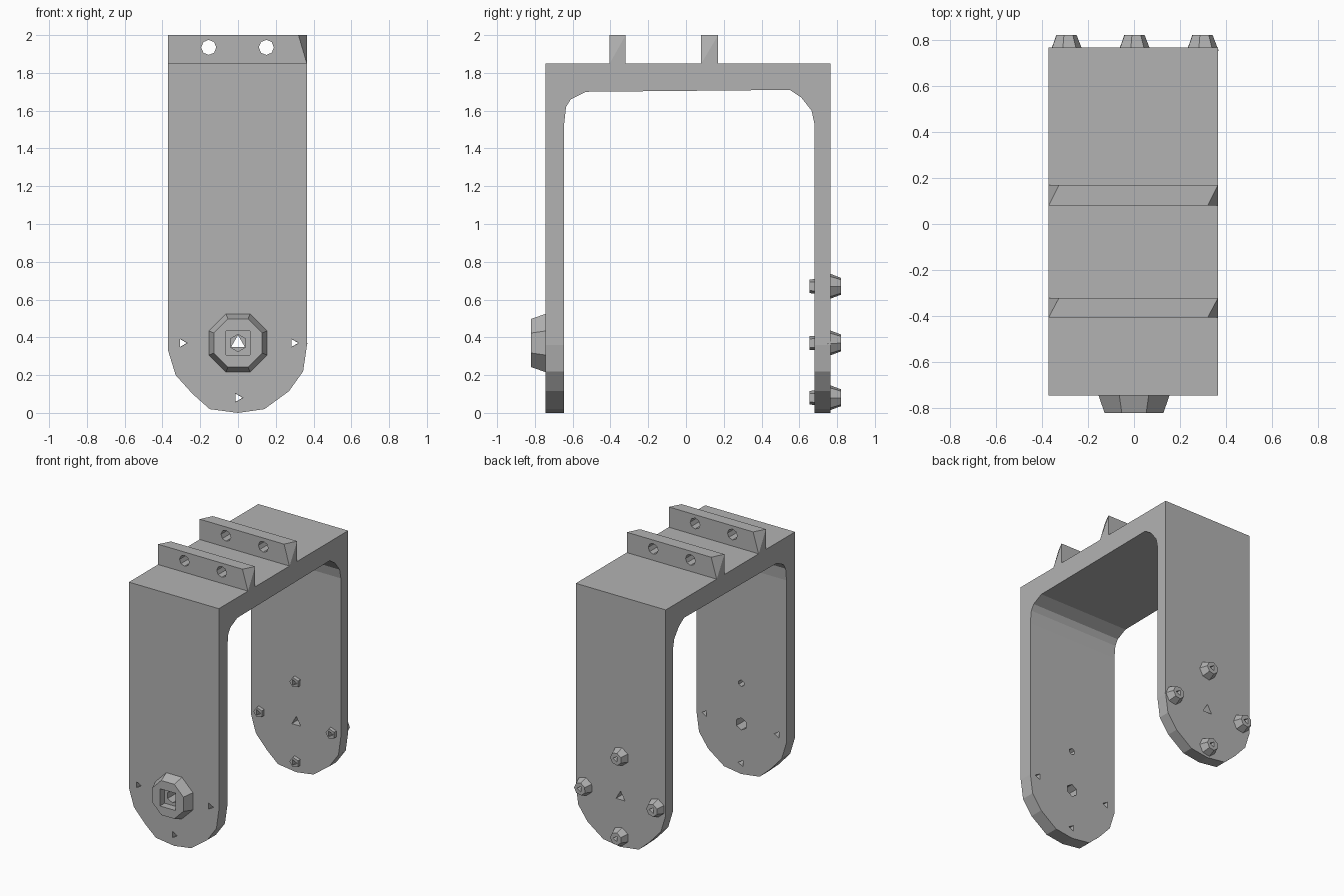
import bpy
import bmesh
from math import cos, sin, pi

if "Cube" in bpy.data.objects:
    bpy.data.objects.remove(bpy.data.objects["Cube"])

# Single grey material
grey = bpy.data.materials.new("plain grey")
grey.use_nodes = True
colour = (0.45, 0.45, 0.45, 1)
grey.diffuse_color = colour
grey.node_tree.nodes["Principled BSDF"].inputs["Base Color"].default_value = colour


def loft(name, start, end):
    """Solid between two matching rings of points."""
    bm = bmesh.new()
    a = [bm.verts.new(p) for p in start]
    b = [bm.verts.new(p) for p in end]
    bm.faces.new(a)
    bm.faces.new(b)
    for i in range(len(a)):
        j = (i + 1) % len(a)
        bm.faces.new((a[i], a[j], b[j], b[i]))
    bmesh.ops.recalc_face_normals(bm, faces=bm.faces)
    mesh = bpy.data.meshes.new(name)
    bm.to_mesh(mesh)
    bm.free()
    mesh.materials.append(grey)
    obj = bpy.data.objects.new(name, mesh)
    bpy.context.collection.objects.link(obj)
    return obj


def ring(x, y, z, radius, sides, turn=0.0):
    angles = [pi / 2 + turn + 2 * pi * i / sides for i in range(sides)]
    return [(x + radius * cos(t), y, z + radius * sin(t)) for t in angles]


def peg(name, x, z, y0, r0, y1, r1, sides, turn=0.0):
    """Faceted peg or cutter along the y axis."""
    return loft(name, ring(x, y0, z, r0, sides, turn), ring(x, y1, z, r1, sides, turn))


def combine(target, tool, operation="DIFFERENCE"):
    mod = target.modifiers.new("shape", "BOOLEAN")
    mod.operation = operation
    mod.solver = "EXACT"
    mod.object = tool
    bpy.context.view_layer.objects.active = target
    bpy.ops.object.modifier_apply(modifier=mod.name)
    bpy.data.objects.remove(tool)


def drill(target, x, z, y0, y1, radius, sides, turn=0.0):
    combine(target, peg("cutter", x, z, y0, radius, y1, radius, sides, turn))


LEFT, RIGHT = 0.365, -0.37
FRONT, BACK, TOP = -0.745, 0.765, 1.85
AXLE = 0.37
SCREWS = [(0, 0.67), (-0.295, AXLE), (0.295, AXLE), (0, 0.08)]

# U-shaped frame with faceted inner corners
section = [(FRONT, -0.1), (FRONT, TOP), (BACK, TOP), (BACK, -0.1),
           (0.68, -0.1), (0.68, 1.53), (0.665, 1.6), (0.61, 1.67), (0.55, 1.71),
           (-0.53, 1.7), (-0.61, 1.66), (-0.635, 1.62), (-0.645, 1.53), (-0.645, -0.1)]
frame = loft("bracket_frame", [(RIGHT, y, z) for y, z in section],
             [(LEFT, y, z) for y, z in section])

# Rounded lower ends of both arms
outline = [(-0.5, 3), (-0.5, 1), (RIGHT, 0.7), (RIGHT, 0.33), (-0.33, 0.2), (-0.24, 0.1),
           (-0.15, 0.02), (0, 0), (0.14, 0.02), (0.27, 0.115), (0.345, 0.22),
           (LEFT, 0.36), (LEFT, 0.7), (0.5, 1), (0.5, 3)]
combine(frame, loft("end_cutter", [(x, -1, z) for x, z in outline],
                    [(x, 1, z) for x, z in outline]), "INTERSECT")

# Axle boss on the front arm, with a square socket
boss = peg("axle_boss", 0, AXLE, -0.73, 0.172, -0.82, 0.138, 8, pi / 8)
combine(frame, boss, "UNION")
drill(frame, 0, AXLE, -0.9, -0.765, 0.09, 4, pi / 4)
drill(frame, 0, AXLE, -0.8, -0.6, 0.045, 6)

# Screw bosses on the back arm, each with an inner collar
for x, z in SCREWS:
    combine(frame, peg("screw_boss", x, z, 0.75, 0.073, 0.82, 0.046, 7, 0.2), "UNION")
    combine(frame, peg("screw_collar", x, z, 0.7, 0.042, 0.655, 0.038, 5, 0.3), "UNION")

# Screw and axle holes; the upper front one is blind
for x, z in SCREWS:
    drill(frame, x, z, 0.6, 0.9, 0.024, 3, pi / 6)
    if z > 0.5:
        drill(frame, x, z, -0.7, -0.6, 0.024, 6)
    else:
        drill(frame, x, z, -0.9, -0.6, 0.026, 3, pi / 6)
drill(frame, 0, AXLE, 0.6, 0.9, 0.042, 3)


# Mounting lugs with one cut corner at each end
def lug(name, y0, y1):
    bm = bmesh.new()
    cut = 0.045
    low = [(RIGHT, y0), (LEFT, y0), (LEFT, y1), (RIGHT, y1)]
    high = [(RIGHT, y0), (LEFT - cut, y0), (LEFT, y1), (RIGHT + cut, y1)]
    base = TOP - 0.002
    points = [(x, y, base) for x, y in low] + [(x, y, 2) for x, y in high]
    for p in points:
        bm.verts.new(p)
    bmesh.ops.convex_hull(bm, input=bm.verts[:])
    bmesh.ops.recalc_face_normals(bm, faces=bm.faces)
    mesh = bpy.data.meshes.new(name)
    bm.to_mesh(mesh)
    bm.free()
    mesh.materials.append(grey)
    obj = bpy.data.objects.new(name, mesh)
    bpy.context.collection.objects.link(obj)
    for x in (-0.155, 0.15):
        drill(obj, x, 1.935, y0 - 0.1, y1 + 0.1, 0.04, 8)


lug("front_lug", -0.405, -0.32)
lug("back_lug", 0.08, 0.17)
